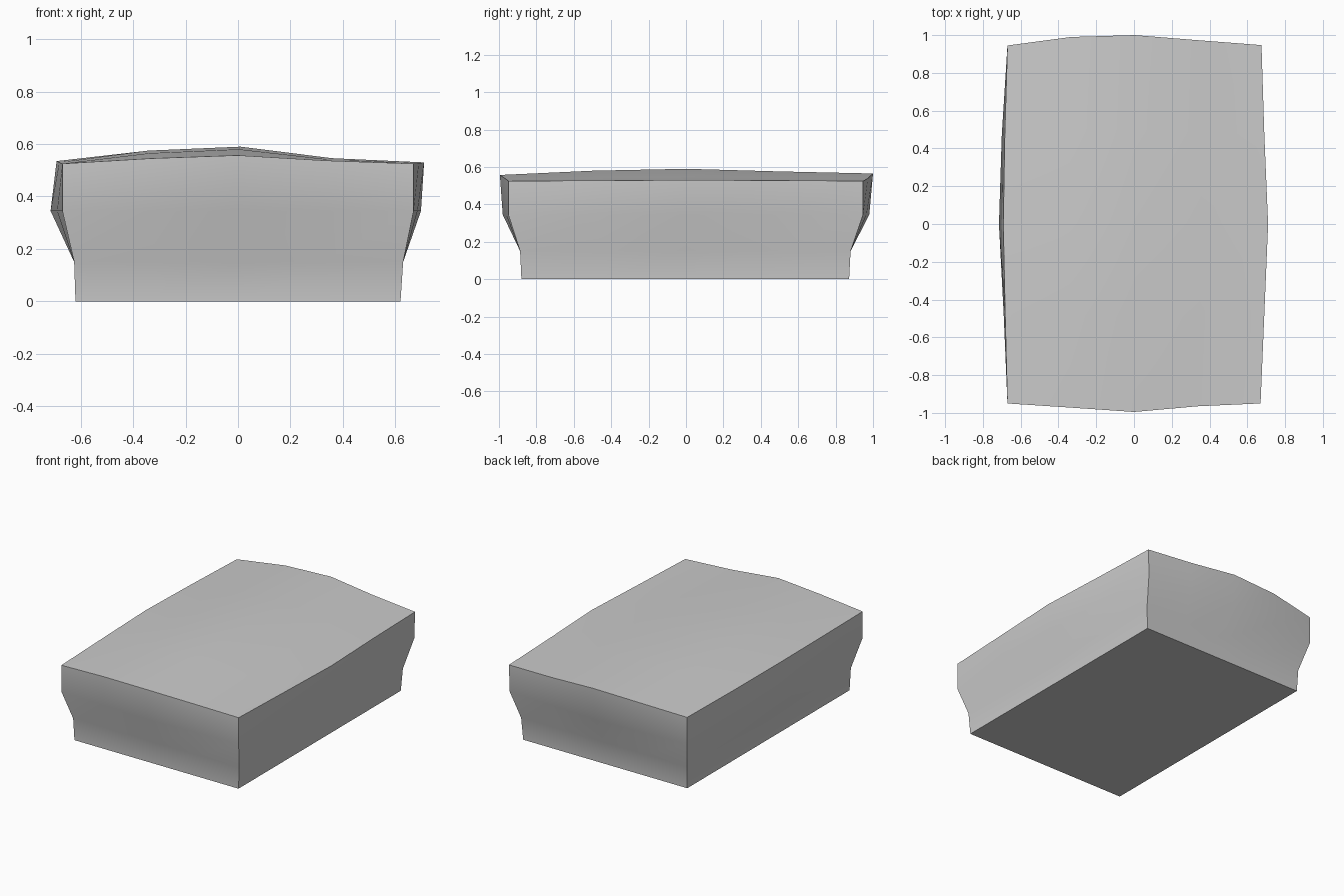
import bpy, bmesh

if "Cube" in bpy.data.objects:
    bpy.data.objects.remove(bpy.data.objects["Cube"])

N = 5
T = [i / (N - 1) for i in range(N)]

# outward position of each side at the rim and at the shoulder, corner to corner
RIM = dict(
    left=[-.67, -.682, -.692, -.684, -.67], right=[.67, .69, .71, .69, .675],
    front=[-.95, -.972, -.995, -.965, -.95], back=[.945, .99, 1.0, .973, .947])
SHOULDER = dict(
    left=[-.67, -.69, -.715, -.70, -.67], right=[.67, .685, .698, .685, .67],
    front=[-.95, -.965, -.98, -.962, -.95], back=[.945, .97, .98, .965, .947])
FOOT = dict(left=[-.625] * N, right=[.63] * N, front=[-.887] * N, back=[.88] * N)
BASE = dict(left=[-.62] * N, right=[.62] * N, front=[-.88] * N, back=[.872] * N)

# domed top heights, rows from front to back
DOME = [
    [.525, .545, .557, .537, .525],
    [.53, .565, .58, .541, .527],
    [.535, .575, .59, .546, .53],
    [.53, .569, .576, .543, .528],
    [.525, .555, .565, .54, .525]]


def point(side, i, j):
    x = side["left"][j] + (side["right"][j] - side["left"][j]) * T[i]
    y = side["front"][i] + (side["back"][i] - side["front"][i]) * T[j]
    return x, y


# grid positions around the outline, counter-clockwise
M = N - 1
ring_ids = ([(i, 0) for i in range(M)] + [(M, j) for j in range(M)]
            + [(i, M) for i in range(M, 0, -1)] + [(0, j) for j in range(M, 0, -1)])

bm = bmesh.new()

# domed top
top = {(i, j): bm.verts.new((*point(RIM, i, j), DOME[j][i]))
       for i in range(N) for j in range(N)}
for i in range(M):
    for j in range(M):
        bm.faces.new([top[i, j], top[i + 1, j], top[i + 1, j + 1], top[i, j + 1]])

# stepped side walls
rings = [[bm.verts.new((*point(side, i, j), z)) for i, j in ring_ids]
         for side, z in ((BASE, 0), (FOOT, .15), (SHOULDER, .345))]
rings.append([top[k] for k in ring_ids])
for low, high in zip(rings, rings[1:]):
    for k in range(len(low)):
        n = (k + 1) % len(low)
        bm.faces.new([low[k], low[n], high[n], high[k]])

# flat underside
bm.faces.new(rings[0][::-1])

mesh = bpy.data.meshes.new("cushion_block")
bm.to_mesh(mesh)
bm.free()
block = bpy.data.objects.new("cushion_block", mesh)
bpy.context.collection.objects.link(block)

bpy.context.view_layer.objects.active = block
block.select_set(True)
bpy.ops.object.shade_smooth_by_angle(angle=0.8)
